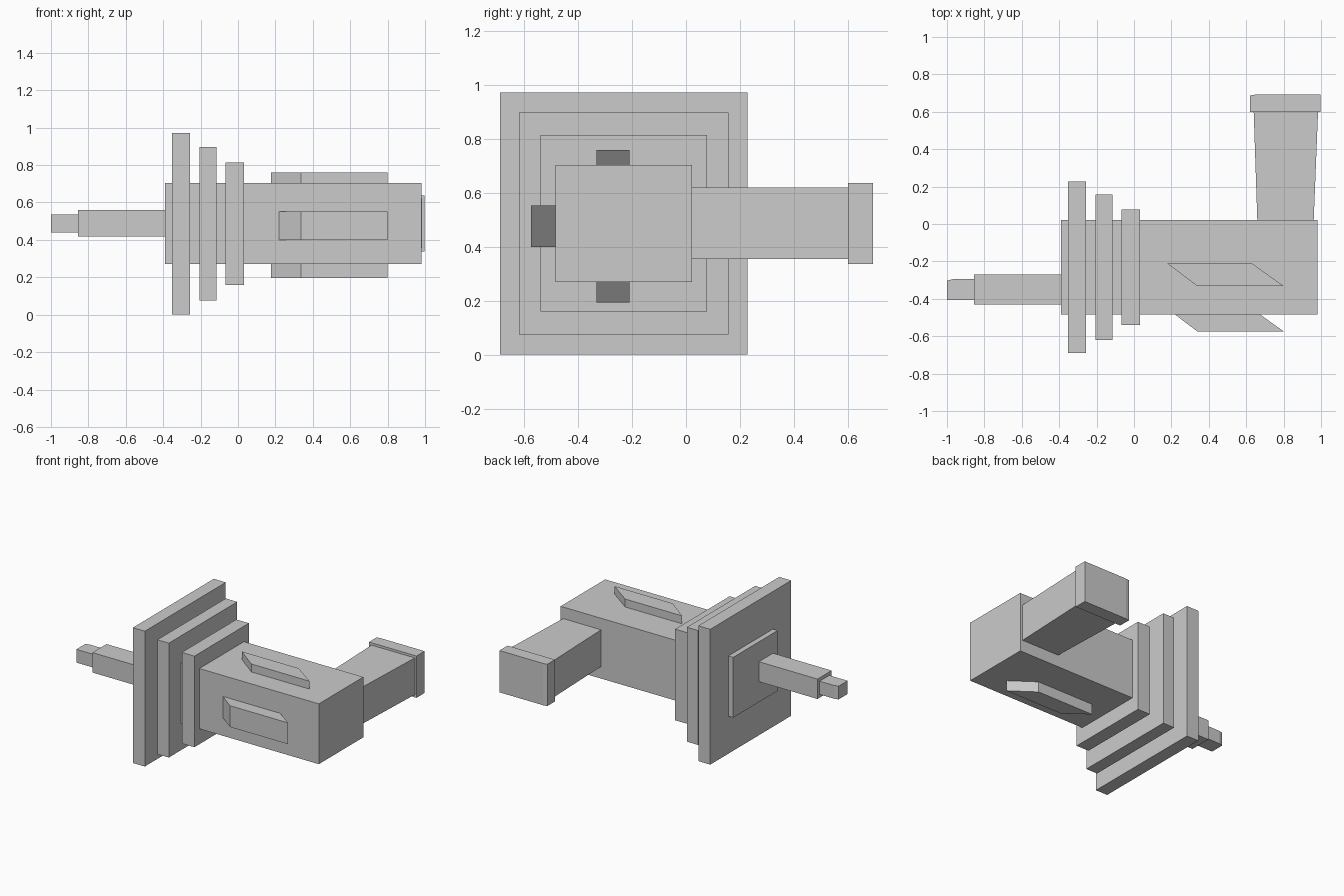
import bpy

cube = bpy.data.objects.get("Cube")
if cube:
    bpy.data.objects.remove(cube, do_unlink=True)

grey = bpy.data.materials.new("light grey")
grey.use_nodes = True
colour = (0.6, 0.6, 0.6, 1)
grey.diffuse_color = colour
grey.node_tree.nodes["Principled BSDF"].inputs["Base Color"].default_value = colour


def prism(name, outline, z0, z1):
    """Extrude a counter-clockwise xy outline from z0 to z1."""
    n = len(outline)
    verts = [(x, y, z) for z in (z0, z1) for x, y in outline]
    sides = [(i, (i + 1) % n, n + (i + 1) % n, n + i) for i in range(n)]
    faces = sides + [tuple(reversed(range(n))), tuple(range(n, 2 * n))]
    mesh = bpy.data.meshes.new(name)
    mesh.from_pydata(verts, [], faces)
    mesh.materials.append(grey)
    obj = bpy.data.objects.new(name, mesh)
    bpy.context.collection.objects.link(obj)
    return obj


def box(name, x0, x1, y0, y1, z0, z1):
    return prism(name, [(x0, y0), (x1, y0), (x1, y1), (x0, y1)], z0, z1)


# Main body, barrel and tip
box("body", -0.39, 0.98, -0.483, 0.022, 0.27, 0.703)
box("barrel", -0.855, -0.38, -0.43, -0.27, 0.417, 0.56)
prism("barrel_tip", [(-1, -0.405), (-0.85, -0.405), (-0.85, -0.295), (-0.97, -0.295), (-1, -0.303)],
      0.44, 0.535)

# Three square plates, shrinking away from the barrel
for name, x0, x1, half in (("large_plate", -0.352, -0.257, 0.459),
                           ("middle_plate", -0.207, -0.116, 0.388),
                           ("small_plate", -0.068, 0.032, 0.309)):
    box(name, x0, x1, -0.231 - half, -0.231 + half, 0.487 - half * 1.058, 0.487 + half * 1.058)

# Flared grip with end cap
prism("grip", [(0.66, 0.0), (0.96, 0.0), (0.984, 0.6), (0.64, 0.6)], 0.356, 0.62)
prism("grip_cap", [(0.62, 0.6), (0.997, 0.6), (0.997, 0.692), (0.65, 0.692), (0.62, 0.687)],
      0.337, 0.637)


# Slanted fins on the top, bottom and front of the body
def fin(name, y, z0, z1):
    prism(name, [(0.338, y), (0.8, y), (0.63, y + 0.122), (0.177, y + 0.122)], z0, z1)


fin("top_fin", -0.332, 0.65, 0.76)
fin("bottom_fin", -0.332, 0.195, 0.32)
fin("front_fin", -0.574, 0.4, 0.553)
